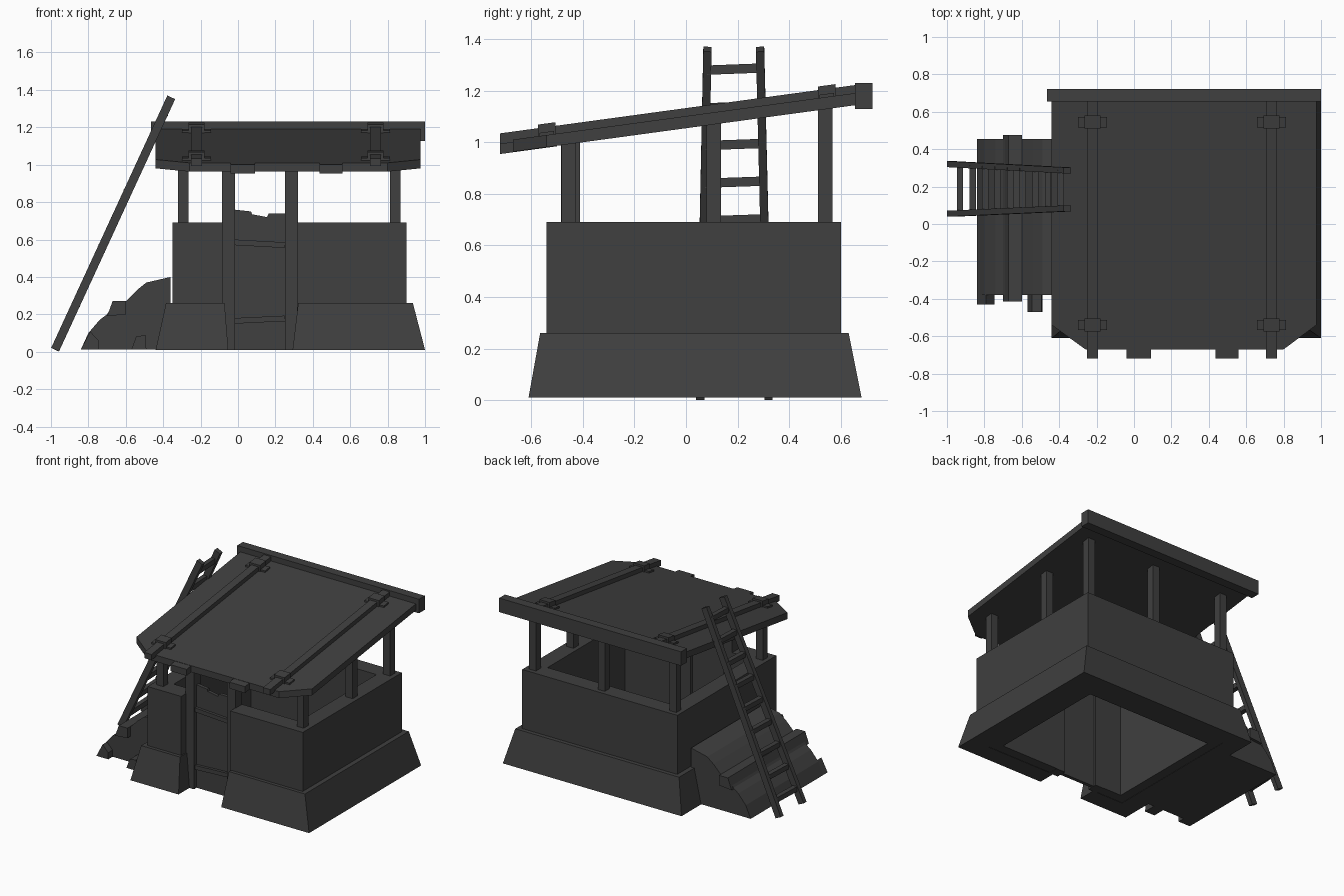
import bpy
import bmesh
from math import hypot
from mathutils import Vector

cube = bpy.data.objects.get("Cube")
if cube:
    bpy.data.objects.remove(cube)

mat = bpy.data.materials.new("dark_grey")
mat.use_nodes = True
GREY = (0.05, 0.05, 0.05, 1)
mat.diffuse_color = GREY
bsdf = next(n for n in mat.node_tree.nodes if n.type == 'BSDF_PRINCIPLED')
bsdf.inputs["Base Color"].default_value = GREY
bsdf.inputs["Roughness"].default_value = 0.8


def loft(name, lower, upper):
    """Closed solid between two matching loops of points."""
    bm = bmesh.new()
    a = [bm.verts.new(p) for p in lower]
    b = [bm.verts.new(p) for p in upper]
    bm.faces.new(a[::-1])
    bm.faces.new(b)
    n = len(a)
    for i in range(n):
        j = (i + 1) % n
        bm.faces.new((a[i], a[j], b[j], b[i]))
    bmesh.ops.recalc_face_normals(bm, faces=bm.faces)
    mesh = bpy.data.meshes.new(name)
    bm.to_mesh(mesh)
    bm.free()
    mesh.materials.append(mat)
    ob = bpy.data.objects.new(name, mesh)
    bpy.context.collection.objects.link(ob)
    return ob


def rect(x0, x1, y0, y1, z):
    return [(x0, y0, z), (x1, y0, z), (x1, y1, z), (x0, y1, z)]


def box(name, x0, x1, y0, y1, z0, z1):
    return loft(name, rect(x0, x1, y0, y1, z0), rect(x0, x1, y0, y1, z1))


def beam(name, p, q, w, h):
    """Square bar from p to q; w is its size along y, h across."""
    p, q = Vector(p), Vector(q)
    d = (q - p).normalized()
    side = (Vector((0, 1, 0)) if abs(d.y) < 0.9 else Vector((1, 0, 0)))
    up = d.cross(side).normalized()
    side = up.cross(d)
    offs = [side * (w / 2 * s) + up * (h / 2 * t)
            for s, t in ((-1, -1), (1, -1), (1, 1), (-1, 1))]
    return loft(name, [p + o for o in offs], [q + o for o in offs])


SLOPE = 0.136


def sloped(name, outline, low, high):
    """Flat plate that follows the pitch of the roof."""
    return loft(name, [(x, y, low + SLOPE * y) for x, y in outline],
                [(x, y, high + SLOPE * y) for x, y in outline])


def sloped_box(name, x0, x1, y0, y1, low, high):
    return sloped(name, [(x0, y0), (x1, y0), (x1, y1), (x0, y1)], low, high)


# Hollow wall ring with a doorway in the front
TOP = 0.69
box("back_wall", -0.35, 0.90, 0.48, 0.60, 0.012, TOP)
box("left_wall", 0.78, 0.90, -0.54, 0.48, 0.012, TOP)
box("right_wall", -0.35, -0.23, -0.54, 0.48, 0.012, TOP)
box("front_wall_right", -0.23, -0.08, -0.54, -0.41, 0.012, TOP)
box("front_wall_left", 0.315, 0.78, -0.54, -0.41, 0.012, TOP)

# Sloping skirt around the foot of the walls
FOOT, RIM = 0.01, 0.26
loft("skirt_back", rect(-0.44, 1.0, 0.55, 0.68, FOOT), rect(-0.385, 0.935, 0.55, 0.63, RIM))
loft("skirt_left", rect(0.85, 1.0, -0.61, 0.68, FOOT), rect(0.85, 0.935, -0.565, 0.63, RIM))
loft("skirt_right", rect(-0.44, -0.30, -0.61, 0.68, FOOT), rect(-0.385, -0.30, -0.565, 0.63, RIM))
loft("skirt_front_right", rect(-0.44, -0.052, -0.61, -0.48, FOOT), rect(-0.385, -0.072, -0.565, -0.48, RIM))
loft("skirt_front_left", rect(0.292, 1.0, -0.61, -0.48, FOOT), rect(0.322, 0.935, -0.565, -0.48, RIM))

# Roof posts
for name, x, y in (("post_back_right", -0.292, 0.54), ("post_back_middle", 0.285, 0.54),
                   ("post_back_left", 0.84, 0.54), ("post_side_left", 0.84, 0.108),
                   ("post_front_left", 0.84, -0.455), ("post_front_right", -0.292, -0.455)):
    r = 0.028
    box(name, x - r, x + r, y - r, y + r, TOP - 0.02, 1.065 + SLOPE * y)

# Door frame posts
for name, x in (("door_post_right", -0.05), ("door_post_left", 0.285)):
    box(name, x - 0.035, x + 0.035, -0.485, -0.41, 0.01, 1.0)

# Door with ragged top and two battens
door = [(-0.02, 0.01), (0.255, 0.01), (0.255, 0.74), (0.165, 0.74), (0.155, 0.72),
        (0.075, 0.735), (0.07, 0.75), (-0.02, 0.76)]
loft("door", [(x, -0.455, z) for x, z in door], [(x, -0.43, z) for x, z in door])
beam("door_batten_top", (-0.02, -0.46, 0.585), (0.25, -0.46, 0.57), 0.03, 0.03)
beam("door_batten_bottom", (-0.02, -0.46, 0.165), (0.25, -0.46, 0.178), 0.03, 0.03)

# Roof sheet with clipped front corners, and protruding board ends
sheet = [(-0.44, 0.67), (-0.44, -0.54), (-0.26, -0.67), (0.80, -0.67), (0.975, -0.54), (0.975, 0.67)]
sloped("roof_sheet", sheet, 1.054, 1.101)
sloped_box("roof_board_right", -0.04, 0.09, -0.72, -0.5, 1.052, 1.099)
sloped_box("roof_board_left", 0.435, 0.56, -0.72, -0.5, 1.052, 1.099)
box("roof_back_beam", -0.465, 1.0, 0.655, 0.722, 1.128, 1.23)

# Roof battens with strap clips
for side, x in (("right", -0.222), ("left", 0.735)):
    sloped_box("batten_" + side, x - 0.029, x + 0.029, -0.72, 0.66, 1.09, 1.132)
    for end, y in (("front", -0.54), ("back", 0.545)):
        name = side + "_" + end
        sloped_box("clip_wings_" + name, x - 0.078, x + 0.078, y - 0.028, y + 0.028, 1.095, 1.113)
        sloped_box("clip_cap_" + name, x - 0.042, x + 0.042, y - 0.034, y + 0.034, 1.095, 1.146)

# Leaning ladder, narrower at the top
low, high = (-0.978, 0.011), (-0.357, 1.36)
rails = {"front": (0.055, 0.083), "back": (0.32, 0.287)}
for name, (y0, y1) in rails.items():
    beam("ladder_rail_" + name, (low[0], y0, low[1]), (high[0], y1, high[1]), 0.032, 0.046)
for i in range(9):
    z = 0.115 + 0.146 * i
    t = (z - low[1]) / (high[1] - low[1])
    x = low[0] + t * (high[0] - low[0])
    ya, yb = (a + t * (b - a) for a, b in rails.values())
    beam("ladder_rung_%d" % (i + 1), (x, ya, z - 0.004), (x, yb, z + 0.004), 0.034, 0.036)

# Stepped earth bank against the side
bank = [(-0.36, 0.012), (-0.84, 0.012), (-0.80, 0.10), (-0.74, 0.17), (-0.70, 0.20),
        (-0.67, 0.25), (-0.60, 0.27), (-0.54, 0.33), (-0.49, 0.37), (-0.36, 0.40)]
loft("earth_bank", [(x, -0.38, z) for x, z in bank], [(x, 0.455, z) for x, z in bank])

# Bank edging pieces that stick out past the ends
pieces = (
    ("bank_edge_low", -0.43, 0.40, [(-0.84, 0.012), (-0.745, 0.012), (-0.745, 0.06), (-0.79, 0.108)]),
    ("bank_edge_middle", -0.415, 0.475, [(-0.70, 0.19), (-0.60, 0.20), (-0.60, 0.272), (-0.67, 0.272)]),
    ("bank_edge_inner", -0.47, -0.30, [(-0.57, 0.012), (-0.49, 0.012), (-0.495, 0.09), (-0.545, 0.08)]),
)
for name, y0, y1, pts in pieces:
    loft(name, [(x, y0, z) for x, z in pts], [(x, y1, z) for x, z in pts])
